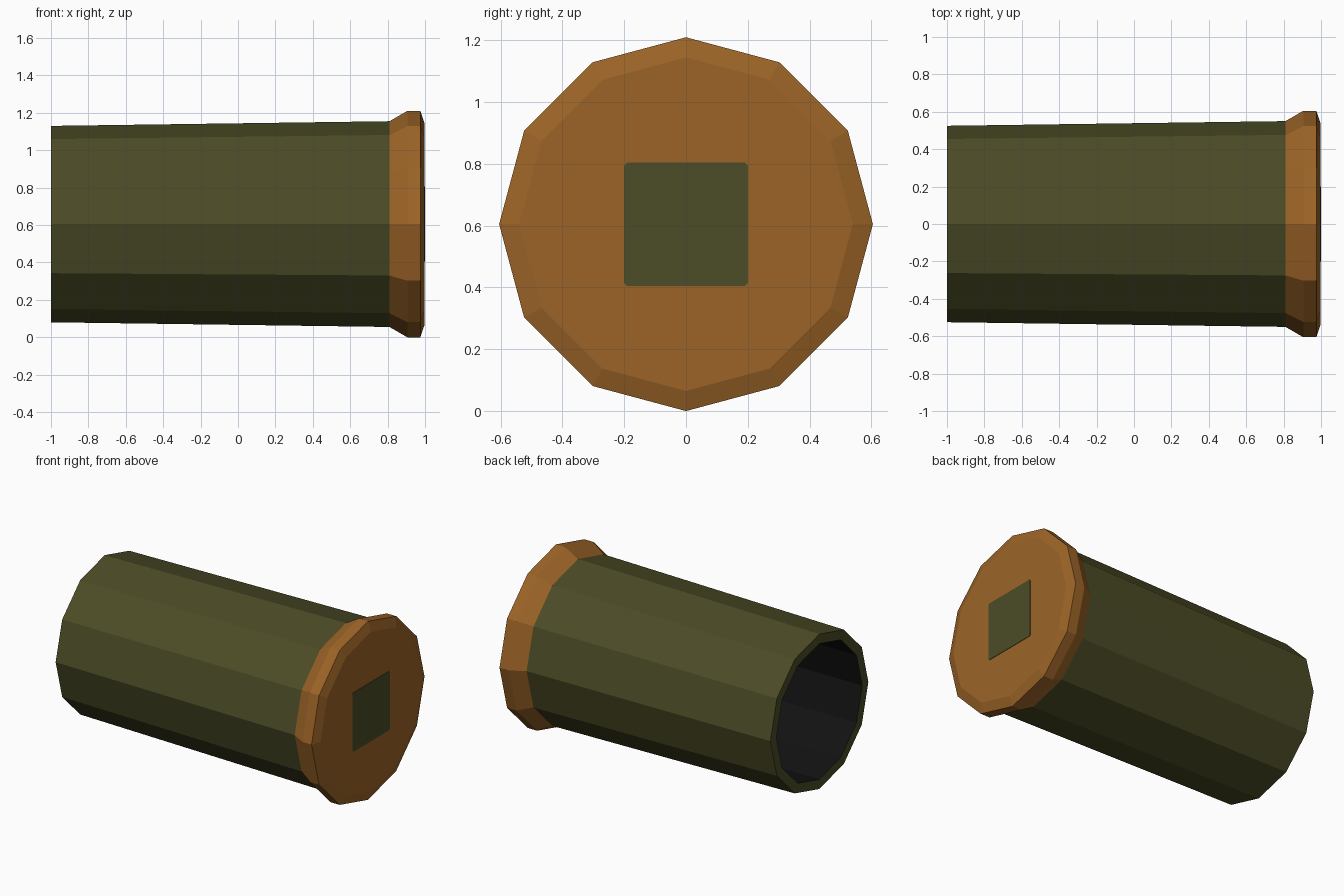
import bpy, bmesh, math

if "Cube" in bpy.data.objects:
    bpy.data.objects.remove(bpy.data.objects["Cube"])

SIDES = 12
CENTRE_Z = 0.605


def material(name, srgb):
    mat = bpy.data.materials.new(name)
    lin = [((c / 255 + 0.055) / 1.055) ** 2.4 for c in srgb]
    mat.diffuse_color = (*lin, 1.0)
    mat.use_nodes = True
    mat.node_tree.nodes["Principled BSDF"].inputs["Base Color"].default_value = mat.diffuse_color
    return mat


olive = material("olive", (76, 76, 39))
copper = material("copper", (156, 100, 39))
black = material("black", (18, 18, 19))


def finish(name, bm, mat):
    mesh = bpy.data.meshes.new(name)
    bm.to_mesh(mesh)
    bm.free()
    mesh.materials.append(mat)
    obj = bpy.data.objects.new(name, mesh)
    bpy.context.collection.objects.link(obj)
    return obj


def lathe(name, profile, mat, cap_end=False):
    """Turn (x, radius) points around the long axis."""
    bm = bmesh.new()
    rings = []
    for x, r in profile:
        ring = []
        for i in range(SIDES):
            a = math.tau * i / SIDES
            ring.append(bm.verts.new((x, r * math.sin(a), CENTRE_Z + r * math.cos(a))))
        rings.append(ring)
    for a, b in zip(rings, rings[1:]):
        for i in range(SIDES):
            j = (i + 1) % SIDES
            bm.faces.new((a[i], b[i], b[j], a[j]))
    if cap_end:
        bm.faces.new(rings[-1][::-1])
    return finish(name, bm, mat)


# Tapered outer tube with its open rim
lathe("casing_body", [(-1.0, 0.46), (-1.0, 0.525), (0.81, 0.55)], olive)

# Dark hollow inside, closed at the far end
lathe("casing_inside", [(0.81, 0.46), (-1.0, 0.46)], black)
lathe("inside_bottom", [(0.81, 0.46), (0.81, 0.001)], black, cap_end=True)

# Flared base with chamfered edge and flat end
lathe("base_rim", [(0.81, 0.55), (0.905, 0.605), (0.975, 0.605), (0.997, 0.54)],
      copper, cap_end=True)

# Thin square plate with slightly clipped corners on the base
h, c = 0.2, 0.01
corners = [(h, h - c), (h - c, h), (c - h, h), (-h, h - c),
           (-h, c - h), (c - h, -h), (h - c, -h), (h, c - h)]
bm = bmesh.new()
face = bm.faces.new([bm.verts.new((0.994, y, CENTRE_Z + z)) for y, z in corners])
ext = bmesh.ops.extrude_face_region(bm, geom=[face])
for v in ext["geom"]:
    if isinstance(v, bmesh.types.BMVert):
        v.co.x = 1.0
bmesh.ops.recalc_face_normals(bm, faces=bm.faces)
finish("primer_plate", bm, olive)
